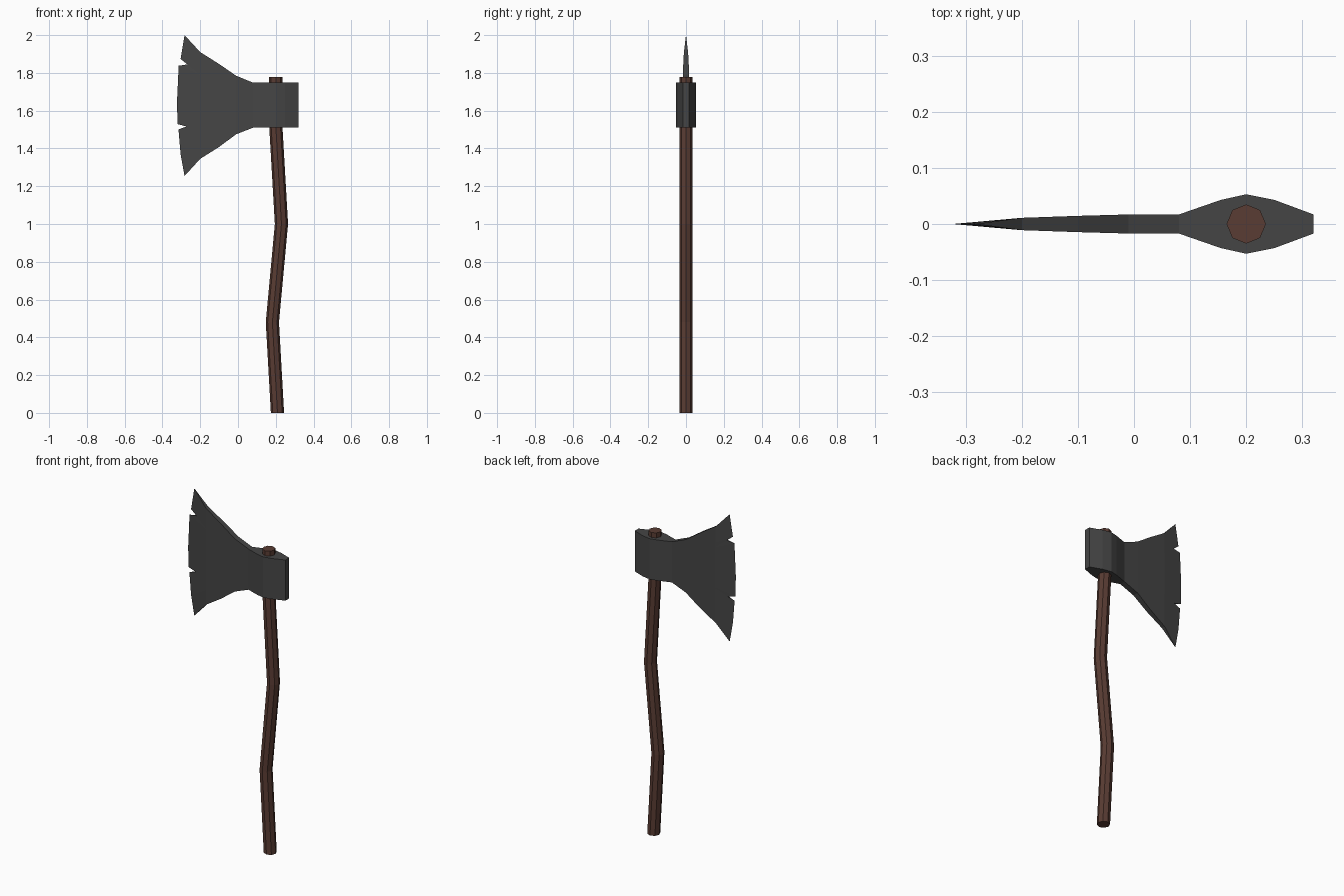
import bpy, bmesh, math

if "Cube" in bpy.data.objects:
    bpy.data.objects.remove(bpy.data.objects["Cube"])


def material(name, rgb):
    mat = bpy.data.materials.new(name)
    mat.diffuse_color = (*rgb, 1)
    mat.use_nodes = True
    mat.node_tree.nodes["Principled BSDF"].inputs["Base Color"].default_value = mat.diffuse_color
    return mat


def finish(bm, name, mat):
    bmesh.ops.remove_doubles(bm, verts=bm.verts, dist=0.0005)
    bmesh.ops.recalc_face_normals(bm, faces=bm.faces)
    mesh = bpy.data.meshes.new(name)
    bm.to_mesh(mesh)
    bm.free()
    mesh.materials.append(mat)
    obj = bpy.data.objects.new(name, mesh)
    bpy.context.collection.objects.link(obj)
    return obj


# Handle: octagonal section swept along a bent path of (x, z)
bm = bmesh.new()
SIDES, RADIUS = 8, 0.035
rings = []
for x, z in [(0.209, 0), (0.182, 0.48), (0.23, 1.0), (0.20, 1.52), (0.20, 1.777)]:
    rings.append([bm.verts.new((x + RADIUS * math.cos(a), RADIUS * math.sin(a), z))
                  for a in (math.tau * i / SIDES for i in range(SIDES))])
for low, high in zip(rings, rings[1:]):
    for i in range(SIDES):
        j = (i + 1) % SIDES
        bm.faces.new((low[i], low[j], high[j], high[i]))
bm.faces.new(rings[0][::-1])
bm.faces.new(rings[-1])
finish(bm, "handle", material("dark_wood", (0.10, 0.045, 0.033)))

# Head stations from poll to blade: x, bottom z, top z, half thickness
stations = [(0.32, 1.51, 1.748, 0.017), (0.25, 1.51, 1.748, 0.043),
            (0.20, 1.51, 1.748, 0.053), (0.155, 1.51, 1.748, 0.043),
            (0.08, 1.51, 1.748, 0.017), (-0.01, 1.475, 1.785, 0.017),
            (-0.10, 1.408, 1.847, 0.0145)]
# Cutting edge with two chips, bottom to top: x, z, half thickness
edge = [(-0.283, 1.254, 0), (-0.304, 1.37, 0), (-0.315, 1.501, 0),
        (-0.272, 1.516, 0.004), (-0.320, 1.529, 0), (-0.323, 1.645, 0),
        (-0.314, 1.838, 0), (-0.267, 1.845, 0.004), (-0.304, 1.873, 0),
        (-0.283, 2.0, 0)]
bevel = [(-0.20, 1.345 + (z - 1.254) / 0.746 * 0.565, 0.011) for x, z, t in edge]
columns = [[(x, lo, t), (x, hi, t)] for x, lo, hi, t in stations] + [bevel, edge]

# Axe head: mirrored cheeks joined by top, bottom, poll and chip walls
bm = bmesh.new()
cheeks = [[[bm.verts.new((x, s * t, z)) for x, z, t in col] for col in columns]
          for s in (1, -1)]
for cols in cheeks:
    for a, b in zip(cols[:-2], cols[1:-1]):
        bm.faces.new(a + b[::-1])
    a, b = cols[-2:]
    for i in range(len(edge) - 1):
        bm.faces.new((a[i], a[i + 1], b[i + 1], b[i]))
left, right = cheeks
for k in (0, -1):
    for i in range(len(columns) - 1):
        bm.faces.new((left[i][k], left[i + 1][k], right[i + 1][k], right[i][k]))
for c in (0, -1):
    for i in range(len(columns[c]) - 1):
        bm.faces.new((left[c][i], left[c][i + 1], right[c][i + 1], right[c][i]))
finish(bm, "axe_head", material("dark_iron", (0.06, 0.06, 0.06)))
